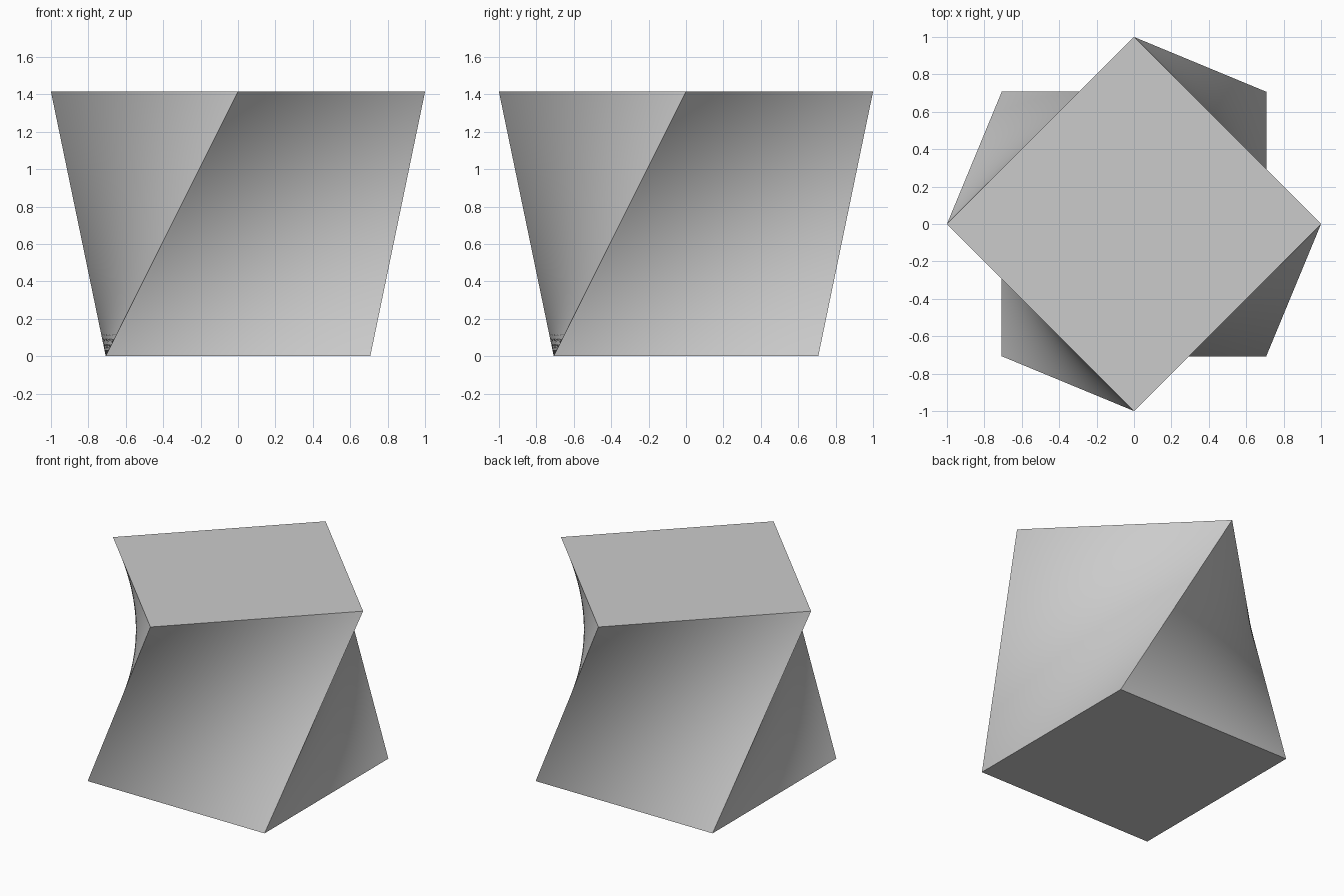
import bpy, bmesh
from math import cos, sin, radians, sqrt
from mathutils import Vector

if "Cube" in bpy.data.objects:
    bpy.data.objects.remove(bpy.data.objects["Cube"])

N = 40             # divisions along each side and up the height
HEIGHT = sqrt(2)


def square(start_deg, z):
    """Corners of a unit-radius square, counter-clockwise."""
    return [Vector((cos(radians(start_deg + 90 * k)), sin(radians(start_deg + 90 * k)), z))
            for k in range(4)]


def perimeter(corners):
    return [corners[k].lerp(corners[(k + 1) % 4], i / N)
            for k in range(4) for i in range(N)]


# Bottom square and top square turned by an eighth of a turn
bottom = perimeter(square(-135, 0))
top = perimeter(square(-90, HEIGHT))

bm = bmesh.new()
rings = [[bm.verts.new(a.lerp(b, j / N)) for a, b in zip(bottom, top)]
         for j in range(N + 1)]

# Ruled saddle-shaped sides
count = 4 * N
for low, high in zip(rings, rings[1:]):
    for i in range(count):
        n = (i + 1) % count
        bm.faces.new((low[i], low[n], high[n], high[i])).smooth = True

# Flat caps
caps = [bm.faces.new(rings[0][::-1]), bm.faces.new(rings[-1])]
for cap in caps:
    for edge in cap.edges:
        edge.smooth = False

# Crisp straight edges joining the corners
for k in range(4):
    for low, high in zip(rings, rings[1:]):
        bm.edges.get((low[k * N], high[k * N])).smooth = False

mesh = bpy.data.meshes.new("twisted_block")
bm.to_mesh(mesh)
bm.free()
block = bpy.data.objects.new("twisted_block", mesh)
bpy.context.collection.objects.link(block)
